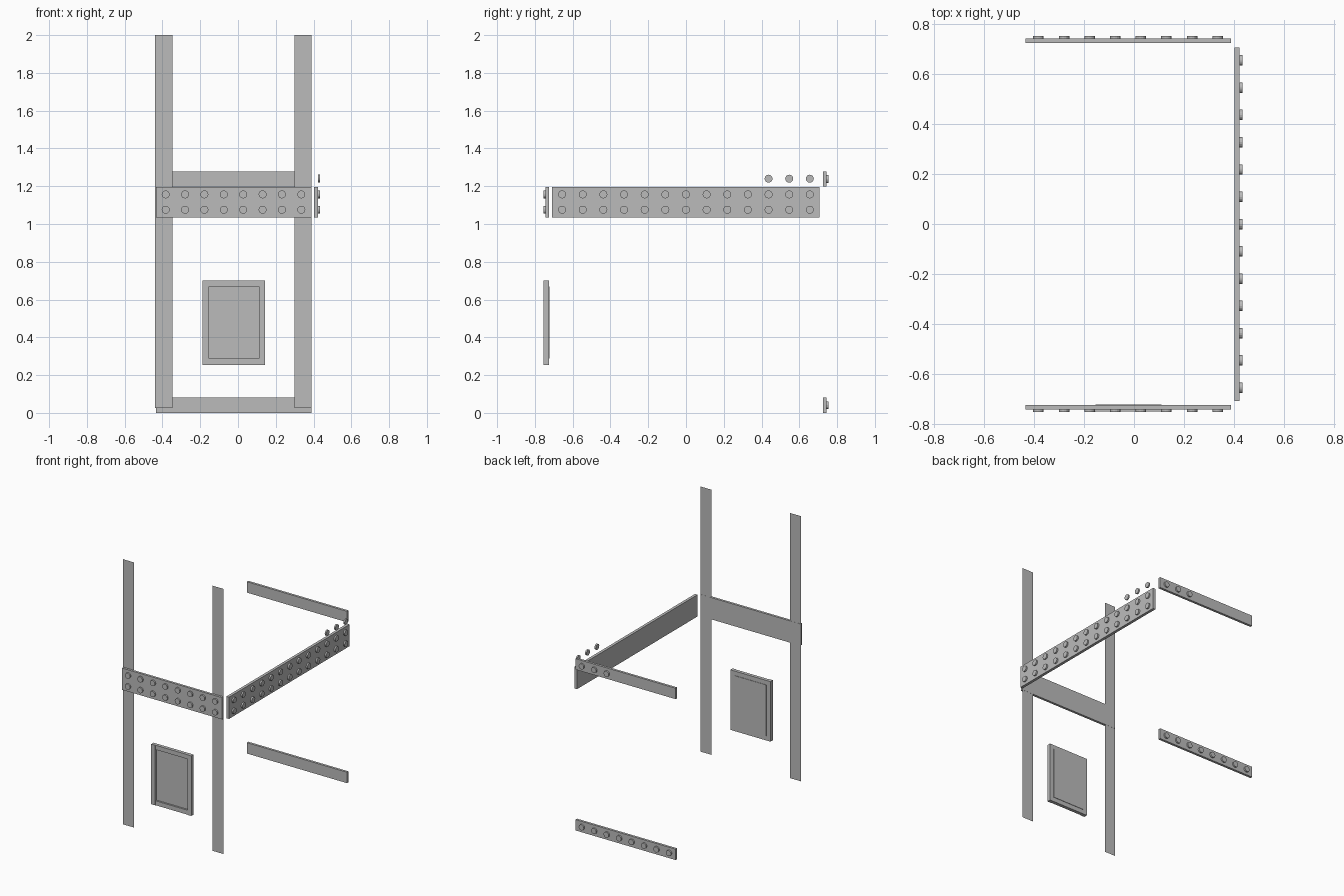
import bpy, bmesh, math
from mathutils import Matrix, Vector

cube = bpy.data.objects.get("Cube")
if cube:
    bpy.data.objects.remove(cube, do_unlink=True)

grey = bpy.data.materials.new("plain_grey")
grey.use_nodes = True
grey.diffuse_color = (0.5, 0.5, 0.5, 1)
grey.node_tree.nodes["Principled BSDF"].inputs["Base Color"].default_value = (0.5, 0.5, 0.5, 1)


def finish(bm, name):
    mesh = bpy.data.meshes.new(name)
    bm.to_mesh(mesh)
    bm.free()
    mesh.materials.append(grey)
    obj = bpy.data.objects.new(name, mesh)
    bpy.context.collection.objects.link(obj)
    return obj


def add_box(bm, lo, hi):
    lo, hi = Vector(lo), Vector(hi)
    matrix = Matrix.Translation((lo + hi) / 2) @ Matrix.Diagonal((*(hi - lo), 1))
    bmesh.ops.create_cube(bm, size=1, matrix=matrix)


def add_stud(bm, base, normal):
    # Short round peg standing on a face
    normal = Vector(normal)
    turn = normal.to_track_quat('Z', 'Y').to_matrix().to_4x4()
    centre = Vector(base) + normal * STUD_H / 2
    bmesh.ops.create_cone(bm, cap_ends=True, segments=16, radius1=STUD_R, radius2=STUD_R,
                          depth=STUD_H, matrix=Matrix.Translation(centre) @ turn)


STUD_R, STUD_H = 0.021, 0.011
BAR_H = 0.081
X0, X1 = -0.435, 0.389          # ends of the front and back bars
Y_IN, Y_OUT = 0.725, 0.743      # inner and outer faces of those bars
ROWS = (1.035, 1.116)           # bottoms of the two stacked rows
stud_x = [-0.383 + 0.1026 * i for i in range(8)]
stud_y = [-0.656 + 0.1093 * i for i in range(13)]


def cross_bar(name, z, side, studs):
    # Bar along x with studs on its outward face
    bm = bmesh.new()
    ys = sorted((side * Y_IN, side * Y_OUT))
    add_box(bm, (X0, ys[0], z), (X1, ys[1], z + BAR_H))
    for x in studs:
        add_stud(bm, (x, side * Y_OUT, z + BAR_H / 2), (0, side, 0))
    finish(bm, name)


# Front and back bars
for i, z in enumerate(ROWS):
    cross_bar(f"front_bar_{i + 1}", z, -1, stud_x)
cross_bar("back_lower_bar", 0.0, 1, stud_x)
cross_bar("back_upper_bar", 1.198, 1, stud_x[-3:])

# Side bars along y
for i, z in enumerate(ROWS):
    bm = bmesh.new()
    add_box(bm, (0.402, -0.71, z), (0.423, 0.708, z + BAR_H))
    for y in stud_y:
        add_stud(bm, (0.423, y, z + BAR_H / 2), (1, 0, 0))
    finish(bm, f"side_bar_{i + 1}")

# Loose studs above the side bars
bm = bmesh.new()
for y in stud_y[-3:]:
    add_stud(bm, (0.423, y, 1.24), (1, 0, 0))
finish(bm, "loose_studs")

# Flat upright strips
for name, x in (("right_strip", -0.44), ("left_strip", 0.298)):
    bm = bmesh.new()
    corners = [(x, 0.026), (x + 0.092, 0.026), (x + 0.092, 2.0), (x, 2.0)]
    bm.faces.new([bm.verts.new((cx, -0.726, cz)) for cx, cz in corners])
    finish(bm, name)

# Framed panel: rails, crosspieces and a recessed centre
L, R, B, T, W = -0.187, 0.143, 0.254, 0.701, 0.033
bm = bmesh.new()
for x in (L, R - W):
    add_box(bm, (x, -0.754, B), (x + W, -0.726, T))
for z in (B, T - W):
    add_box(bm, (L + W, -0.751, z), (R - W, -0.726, z + W))
finish(bm, "panel_frame")
bm = bmesh.new()
add_box(bm, (L + W, -0.738, B + W), (R - W, -0.723, T - W))
finish(bm, "panel_centre")
